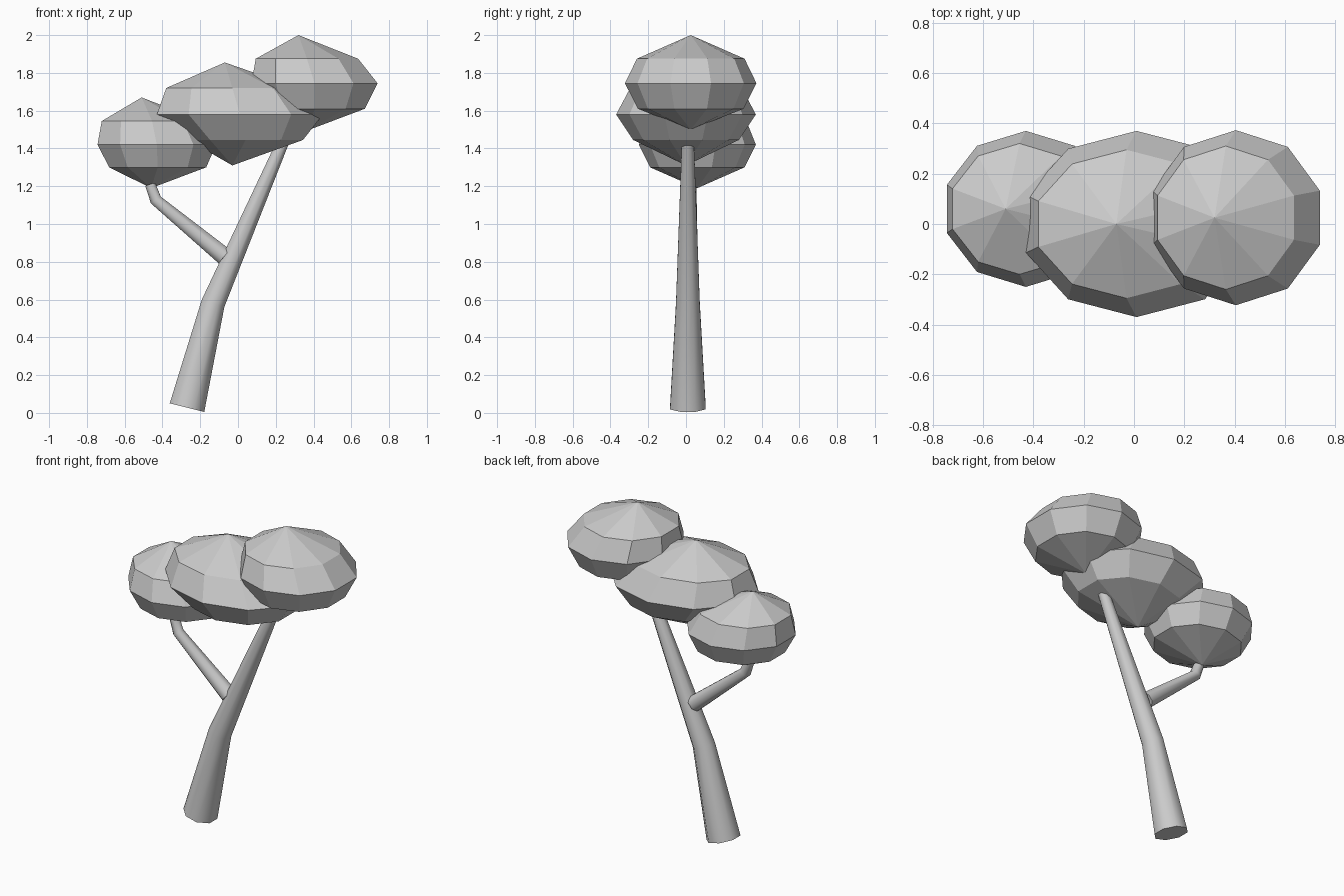
import bpy, bmesh, math
from mathutils import Vector

if "Cube" in bpy.data.objects:
    bpy.data.objects.remove(bpy.data.objects["Cube"])


def finish(bm, name, smooth):
    bmesh.ops.recalc_face_normals(bm, faces=bm.faces[:])
    me = bpy.data.meshes.new(name)
    bm.to_mesh(me)
    bm.free()
    for p in me.polygons:
        p.use_smooth = smooth and len(p.vertices) == 4
    ob = bpy.data.objects.new(name, me)
    bpy.context.collection.objects.link(ob)
    return ob


def bridge(bm, a, b):
    n = len(a)
    for i in range(n):
        bm.faces.new((a[i], a[(i + 1) % n], b[(i + 1) % n], b[i]))


def limb(name, path, sides=8):
    """Tapered tube through (x, y, z, radius) points, mitred at the bends."""
    bm = bmesh.new()
    pts = [Vector(p[:3]) for p in path]
    rings = []
    for i, (p, row) in enumerate(zip(pts, path)):
        t = Vector()
        if i > 0:
            t += (p - pts[i - 1]).normalized()
        if i < len(pts) - 1:
            t += (pts[i + 1] - p).normalized()
        v = t.cross(Vector((0, 1, 0))).normalized()
        u = v.cross(t).normalized()
        ring = []
        for k in range(sides):
            a = math.tau * (k + 0.5) / sides
            ring.append(bm.verts.new(p + row[3] * (u * math.cos(a) + v * math.sin(a))))
        rings.append(ring)
    for a, b in zip(rings, rings[1:]):
        bridge(bm, a, b)
    bm.faces.new(rings[0])
    bm.faces.new(rings[-1])
    return finish(bm, name, True)


def foliage(name, y, bottom, rings, top, sides=10):
    """Faceted leaf clump: rings of (z, centre x, radius x, radius y) between two tips."""
    bm = bmesh.new()
    loops = []
    for z, cx, rx, ry in rings:
        angles = [math.radians(90) + math.tau * k / sides for k in range(sides)]
        loops.append([bm.verts.new((cx + rx * math.cos(a), y + ry * math.sin(a), z))
                      for a in angles])
    for a, b in zip(loops, loops[1:]):
        bridge(bm, a, b)
    for (x, z), loop in ((bottom, loops[0]), (top, loops[-1])):
        tip = bm.verts.new((x, y, z))
        for i in range(sides):
            bm.faces.new((loop[i], loop[(i + 1) % sides], tip))
    return finish(bm, name, False)


# Leaning trunk and side branch
limb("trunk", [(-0.27, 0.01, 0.028, 0.102), (-0.132, 0.01, 0.58, 0.068),
               (0.245, 0.01, 1.45, 0.034)])
limb("branch", [(-0.072, 0.015, 0.828, 0.051), (-0.435, 0.025, 1.127, 0.034),
                (-0.465, 0.028, 1.21, 0.03)])

# Three leaf clumps
foliage("left_foliage", 0.06, (-0.46, 1.19),
        [(1.30, -0.425, 0.27, 0.25), (1.42, -0.43, 0.33, 0.31), (1.545, -0.455, 0.28, 0.26)],
        (-0.51, 1.67))
foliage("middle_foliage", 0.0, (-0.03, 1.31),
        [(1.445, 0.04, 0.32, 0.28), (1.58, 0.01, 0.462, 0.37), (1.72, -0.03, 0.368, 0.295)],
        (-0.07, 1.855))
foliage("right_foliage", 0.025, (0.38, 1.50),
        [(1.61, 0.405, 0.28, 0.28), (1.745, 0.405, 0.351, 0.348), (1.875, 0.365, 0.285, 0.285)],
        (0.32, 2.0))
